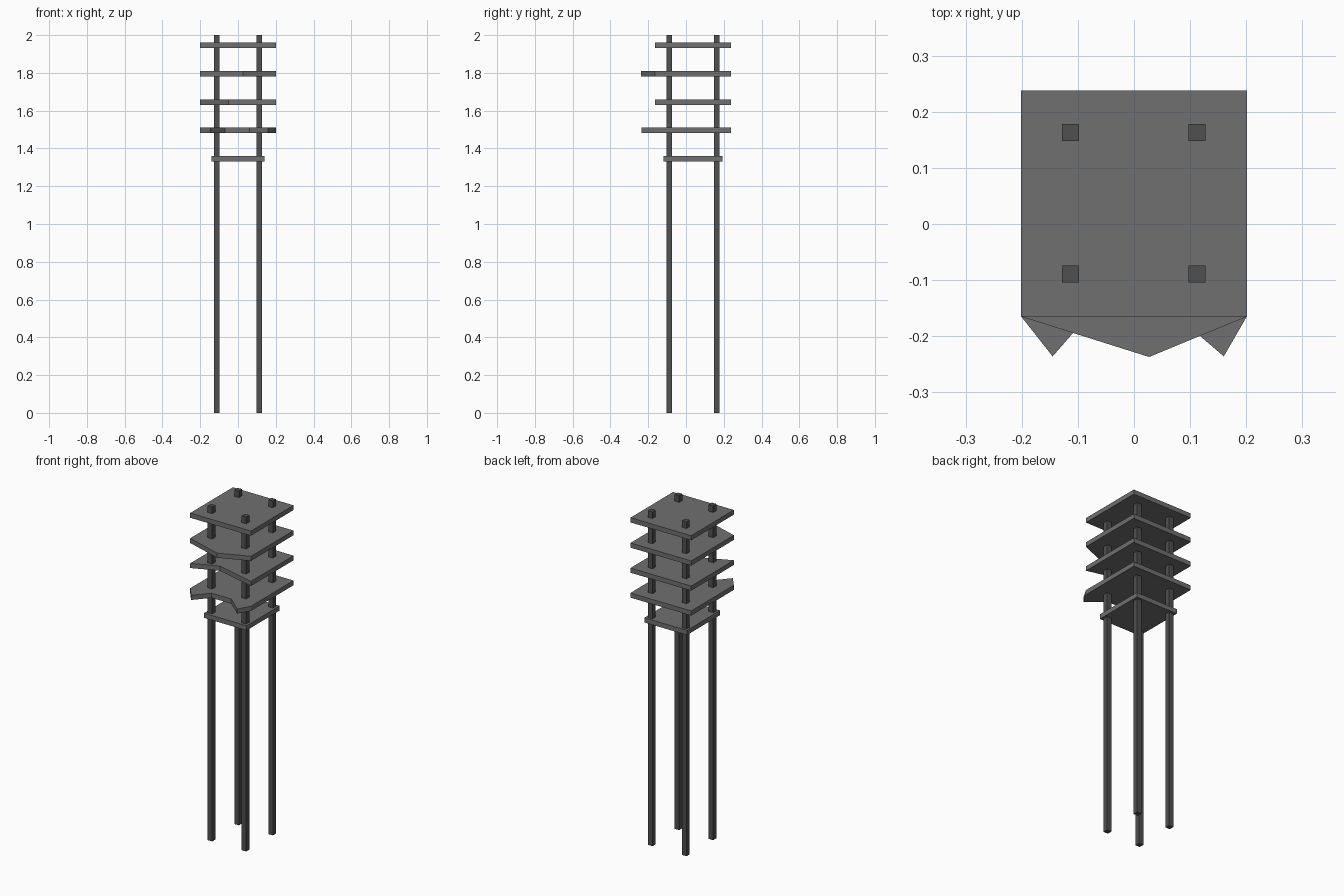
import bpy, bmesh

if "Cube" in bpy.data.objects:
    bpy.data.objects.remove(bpy.data.objects["Cube"])

def grey(name, v):
    m = bpy.data.materials.new(name)
    m.diffuse_color = (v, v, v, 1)
    m.use_nodes = True
    m.node_tree.nodes["Principled BSDF"].inputs["Base Color"].default_value = m.diffuse_color
    return m

plate_grey, post_grey = grey("plate_grey", 0.16), grey("post_grey", 0.08)

def slab(name, outline, z0, z1, mat):
    """Extrude a flat outline (counter-clockwise from above) between two heights."""
    bm = bmesh.new()
    face = bm.faces.new([bm.verts.new((x, y, z0)) for x, y in outline])
    top = bmesh.ops.extrude_face_region(bm, geom=[face])
    bmesh.ops.translate(bm, vec=(0, 0, z1 - z0),
                        verts=[v for v in top["geom"] if isinstance(v, bmesh.types.BMVert)])
    bmesh.ops.recalc_face_normals(bm, faces=bm.faces)
    me = bpy.data.meshes.new(name)
    bm.to_mesh(me)
    bm.free()
    me.materials.append(mat)
    ob = bpy.data.objects.new(name, me)
    bpy.context.collection.objects.link(ob)
    return ob

def rect(x0, x1, y0, y1):
    return [(x0, y0), (x1, y0), (x1, y1), (x0, y1)]

# Four square posts
h = 0.015
for side, x in (("left", -0.113), ("right", 0.112)):
    for end, y in (("front", -0.089), ("back", 0.163)):
        slab(f"{end}_{side}_post", rect(x - h, x + h, y - h, y + h), 0, 2, post_grey)

# Stacked plates; extra points break up the front edge
X, Y0, Y1 = 0.201, -0.165, 0.238
plates = {
    "top_plate": (1.946, []),
    "pointed_plate": (1.795, [(0.027, -0.237)]),
    "notched_plate": (1.645, [(-0.05, -0.1)]),
    "toothed_plate": (1.496, [(-0.145, -0.236), (-0.07, -0.15),
                              (0.06, -0.15), (0.16, -0.236)]),
}
t = 0.014
for name, (z, front) in plates.items():
    slab(name, [(-X, Y0)] + front + [(X, Y0), (X, Y1), (-X, Y1)], z - t, z + t, plate_grey)

# Smaller bottom plate
slab("bottom_plate", rect(-0.141, 0.141, -0.12, 0.192), 1.346 - t, 1.346 + t, plate_grey)
